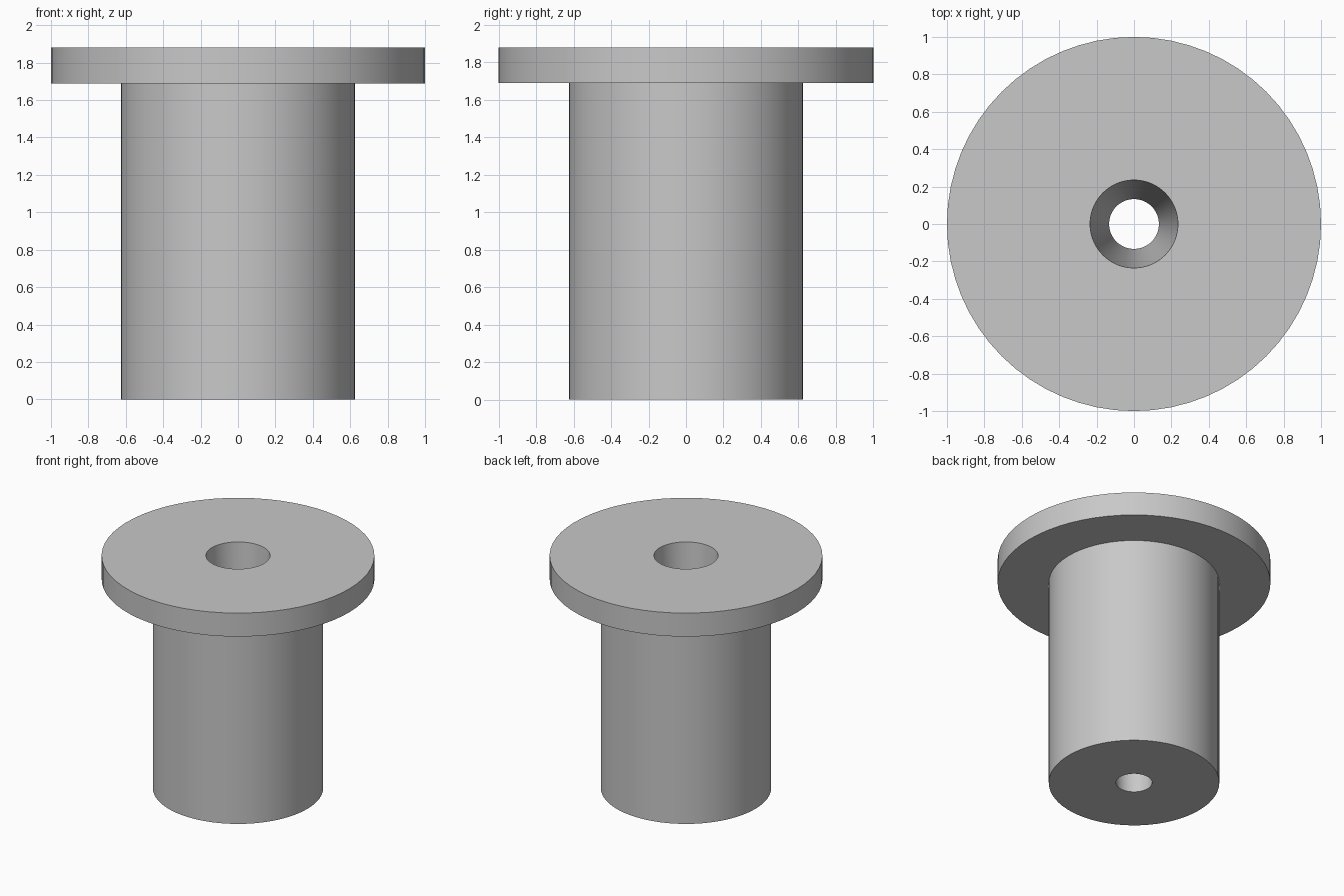
import bpy
import bmesh
import math
from mathutils import Matrix, Vector

SIDES = 64

cube = bpy.data.objects.get("Cube")
if cube:
    bpy.data.objects.remove(cube, do_unlink=True)

# Plain grey material
grey = bpy.data.materials.new("light grey")
grey.use_nodes = True
colour = (0.58, 0.58, 0.58, 1)
grey.diffuse_color = colour
grey.node_tree.nodes["Principled BSDF"].inputs["Base Color"].default_value = colour


def lathe(name, profile):
    """Turn a closed (radius, height) profile around the z axis."""
    bm = bmesh.new()
    verts = [bm.verts.new((r, 0, z)) for r, z in profile]
    edges = [bm.edges.new((verts[i - 1], verts[i])) for i in range(len(verts))]
    bmesh.ops.spin(bm, geom=verts + edges, cent=(0, 0, 0), axis=(0, 0, 1),
                   angle=math.tau, steps=SIDES, use_merge=True)
    bmesh.ops.remove_doubles(bm, verts=bm.verts[:], dist=0.0001)
    bmesh.ops.recalc_face_normals(bm, faces=bm.faces[:])
    mesh = bpy.data.meshes.new(name)
    bm.to_mesh(mesh)
    bm.free()
    mesh.materials.append(grey)
    obj = bpy.data.objects.new(name, mesh)
    bpy.context.collection.objects.link(obj)
    bpy.ops.object.select_all(action="DESELECT")
    obj.select_set(True)
    bpy.context.view_layer.objects.active = obj
    bpy.ops.object.shade_smooth_by_angle(angle=math.radians(30))
    return obj


# Flanged bushing: barrel, wide top flange, tapered through hole
lathe("flanged_bushing", [
    (0.133, 0), (0.625, 0),
    (0.625, 1.69), (1, 1.69),
    (1, 1.88), (0.235, 1.88),
])
